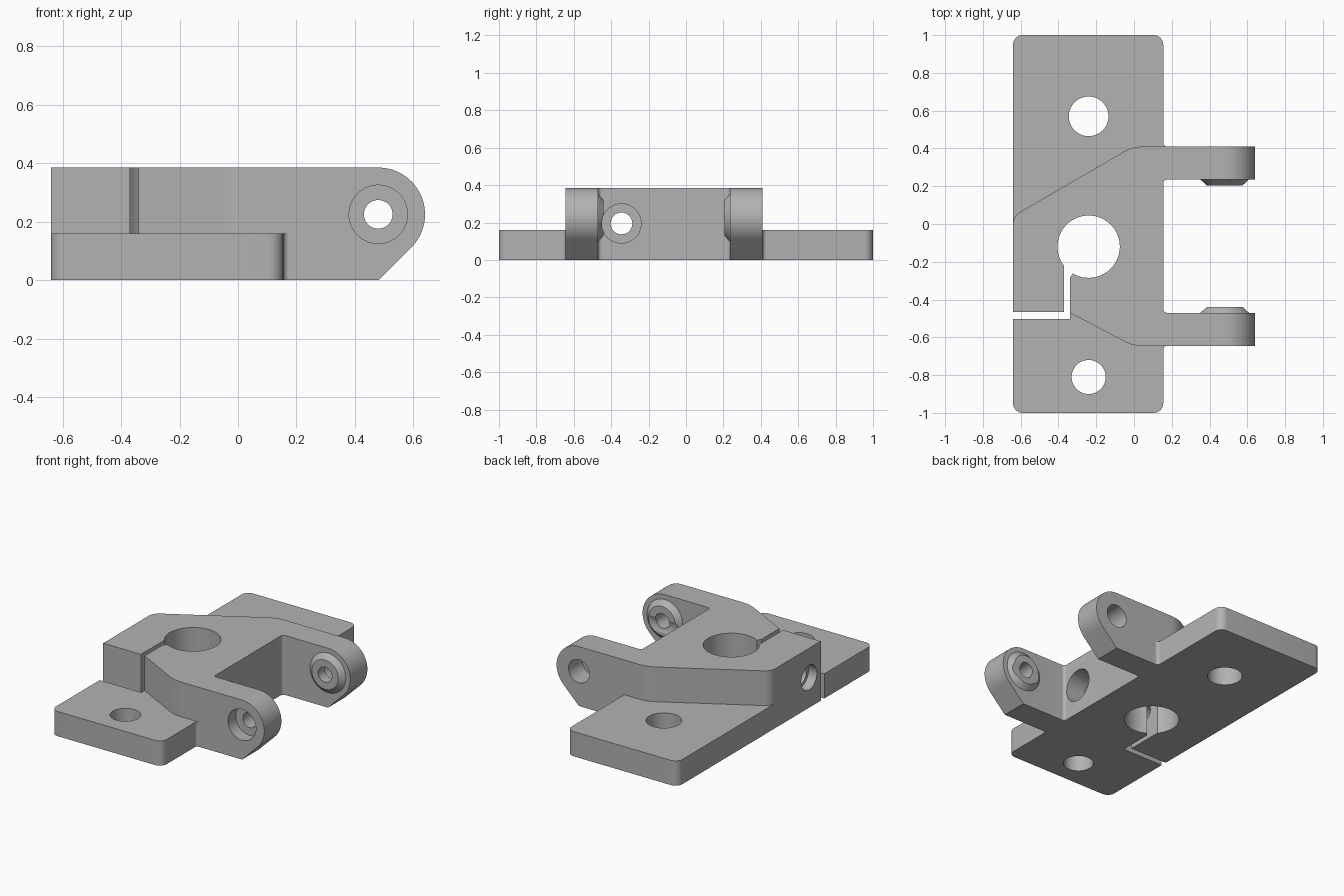
import bpy, bmesh, math
from mathutils import Vector, Matrix

if "Cube" in bpy.data.objects:
    bpy.data.objects.remove(bpy.data.objects["Cube"], do_unlink=True)

grey = bpy.data.materials.new("plain grey")
grey.use_nodes = True
grey.diffuse_color = (0.45, 0.45, 0.45, 1)
grey.node_tree.nodes["Principled BSDF"].inputs["Base Color"].default_value = (0.45, 0.45, 0.45, 1)


def rounded(corners, steps=8):
    """Outline from (x, y, fillet radius) corners."""
    out = []
    for i, (x, y, r) in enumerate(corners):
        p = Vector((x, y))
        if r == 0:
            out.append(p)
            continue
        a = (Vector(corners[i - 1][:2]) - p).normalized()
        b = (Vector(corners[(i + 1) % len(corners)][:2]) - p).normalized()
        half = a.angle(b) / 2
        centre = p + (a + b).normalized() * (r / math.sin(half))
        start = p + a * (r / math.tan(half)) - centre
        end = p + b * (r / math.tan(half)) - centre
        turn = math.atan2(start.x * end.y - start.y * end.x, start.dot(end))
        for k in range(steps + 1):
            out.append(centre + Matrix.Rotation(turn * k / steps, 2) @ start)
    return out


def finish(name, bm):
    bmesh.ops.recalc_face_normals(bm, faces=bm.faces)
    mesh = bpy.data.meshes.new(name)
    bm.to_mesh(mesh)
    bm.free()
    mesh.materials.append(grey)
    obj = bpy.data.objects.new(name, mesh)
    bpy.context.collection.objects.link(obj)
    return obj


def prism(name, outline, low, high, place=lambda u, v, w: (u, v, w)):
    bm = bmesh.new()
    bottom = [bm.verts.new(place(u, v, low)) for u, v in outline]
    top = [bm.verts.new(place(u, v, high)) for u, v in outline]
    bm.faces.new(bottom)
    bm.faces.new(top)
    for i in range(len(bottom)):
        bm.faces.new((bottom[i - 1], bottom[i], top[i], top[i - 1]))
    return finish(name, bm)


def rod(name, start, end, r1, r2=None):
    """Cylinder or cone between two points."""
    start, end = Vector(start), Vector(end)
    axis = end - start
    bm = bmesh.new()
    matrix = Matrix.Translation((start + end) / 2) @ axis.to_track_quat('Z', 'Y').to_matrix().to_4x4()
    bmesh.ops.create_cone(bm, cap_ends=True, segments=64, radius1=r1,
                          radius2=r1 if r2 is None else r2, depth=axis.length, matrix=matrix)
    return finish(name, bm)


def combine(target, other, operation):
    mod = target.modifiers.new(operation, 'BOOLEAN')
    mod.operation = operation
    mod.solver = 'EXACT'
    mod.object = other
    bpy.context.view_layer.objects.active = target
    bpy.ops.object.modifier_apply(modifier=mod.name)
    bpy.data.objects.remove(other, do_unlink=True)


# Clamp body with two arms, seen from above
bracket = prism("clamp_bracket", rounded([
    (-0.64, -0.48, 0), (-0.38, -0.48, 0), (-0.36, -0.459, 0), (-0.007, -0.645, 0.2),
    (0.7, -0.645, 0), (0.7, -0.47, 0), (0.155, -0.47, 0.02),
    (0.155, 0.235, 0.02), (0.7, 0.235, 0), (0.7, 0.41, 0),
    (-0.007, 0.41, 0.2), (-0.64, 0.042, 0.073)]), 0, 0.5)

# Side profile rounds the arm ends and chamfers them underneath
pivot_x, pivot_z, arm_r = 0.48, 0.225, 0.16
side = [(-1, -0.1), (0.38, -0.1)]
for k in range(33):
    a = math.radians(-45 + 135 * k / 32)
    side.append((pivot_x + arm_r * math.cos(a), pivot_z + arm_r * math.sin(a)))
side.append((-1, pivot_z + arm_r))
combine(bracket, prism("side_profile", side, -2, 2, lambda u, v, w: (u, w, v)), 'INTERSECT')

# Base plate with small fillets where it meets the arms
plate = prism("base_plate", rounded([
    (-0.64, -1, 0.05), (0.155, -1, 0.05), (0.155, -0.645, 0.02), (0.2, -0.645, 0),
    (0.2, -0.55, 0), (0.15, -0.55, 0), (0.15, 0.3, 0), (0.2, 0.3, 0), (0.2, 0.41, 0),
    (0.155, 0.41, 0.02), (0.155, 1, 0.05), (-0.64, 1, 0.05)]), 0, 0.16)
combine(bracket, plate, 'UNION')

# Conical bosses on the inner arm faces
for face, inward in ((-0.47, 1), (0.235, -1)):
    combine(bracket, rod("boss", (pivot_x, face - inward * 0.02, pivot_z),
                         (pivot_x, face + inward * 0.03, pivot_z), 0.15, 0.095), 'UNION')

# Bore, mounting holes, pivot holes and clamp screw hole
screw_y, screw_z = -0.345, 0.195
holes = [
    ((-0.24, -0.12, -1), (-0.24, -0.12, 1), 0.165),
    ((-0.24, 0.57, -1), (-0.24, 0.57, 1), 0.105),
    ((-0.24, -0.81, -1), (-0.24, -0.81, 1), 0.09),
    ((pivot_x, -1, pivot_z), (pivot_x, 1, pivot_z), 0.049),
    ((pivot_x, -1, pivot_z), (pivot_x, -0.565, pivot_z), 0.1),
    ((pivot_x, 0.27, pivot_z), (pivot_x, 1, pivot_z), 0.075),
    ((-1, screw_y, screw_z), (1, screw_y, screw_z), 0.058),
    ((-1, screw_y, screw_z), (-0.58, screw_y, screw_z), 0.08),
    ((0.02, screw_y, screw_z), (1, screw_y, screw_z), 0.105),
]
for start, end, radius in holes:
    combine(bracket, rod("hole", start, end, radius), 'DIFFERENCE')

# L-shaped clamp slot
slot = [(-0.8, -0.502), (-0.34, -0.502), (-0.34, -0.285), (-0.325, -0.265),
        (-0.3, -0.2), (-0.37, -0.2), (-0.37, -0.465), (-0.8, -0.465)]
combine(bracket, prism("slot", slot, -1, 1), 'DIFFERENCE')

# Smooth curved walls, keep edges sharp
for obj in bpy.context.selected_objects:
    obj.select_set(False)
bracket.select_set(True)
bpy.context.view_layer.objects.active = bracket
bpy.ops.object.shade_smooth_by_angle(angle=math.radians(25))
